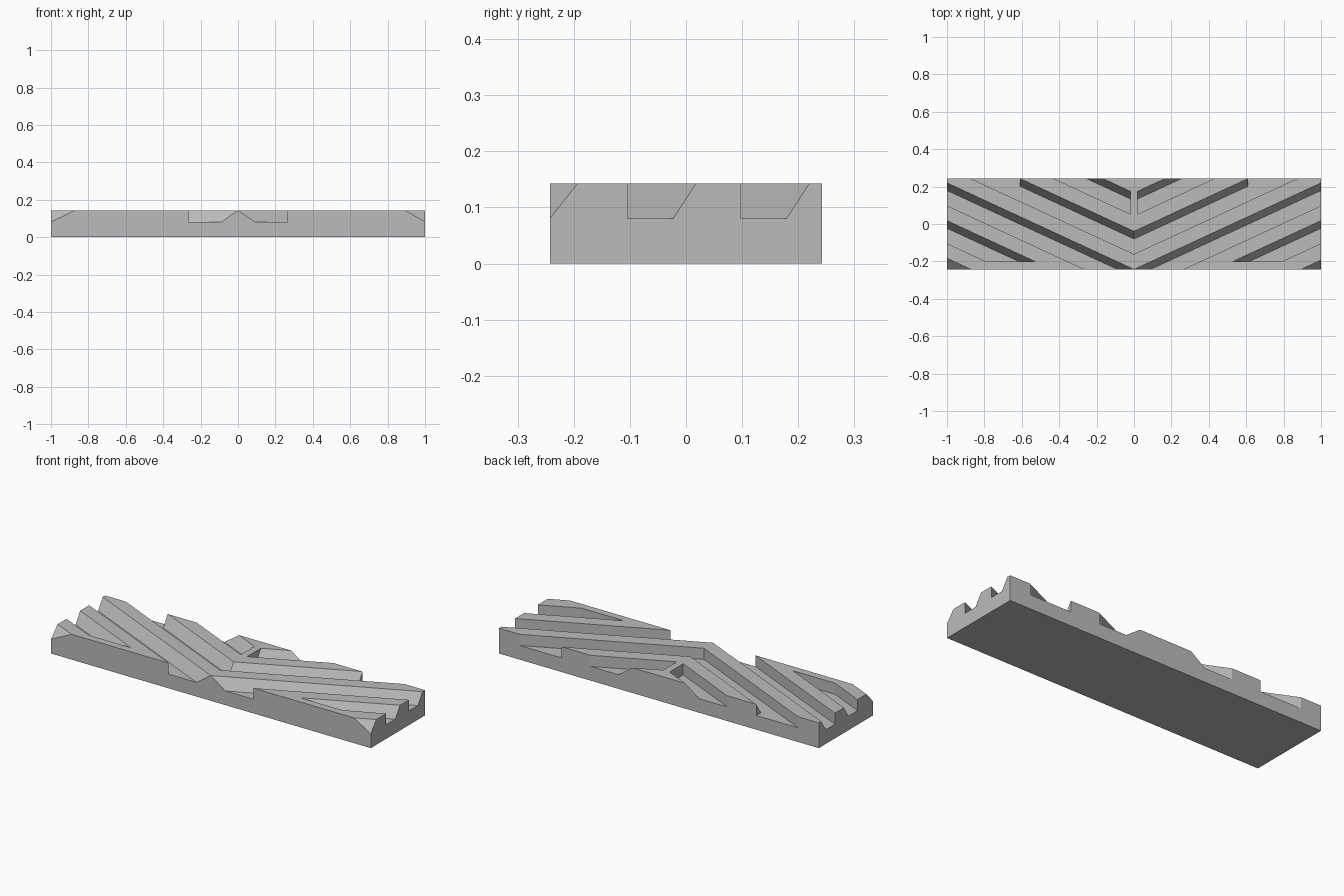
import bpy
import bmesh

cube = bpy.data.objects.get("Cube")
if cube:
    bpy.data.objects.remove(cube, do_unlink=True)

SLOPE = 0.4626                 # rise of the chevrons along the block
HALF_DEPTH, HEIGHT, FLOOR = 0.242, 0.143, 0.08
CUT_TOP, FAR = 0.17, 1.1

grey = bpy.data.materials.new("plain_grey")
grey.use_nodes = True
colour = (0.5, 0.5, 0.5, 1)
grey.diffuse_color = colour
grey.node_tree.nodes["Principled BSDF"].inputs["Base Color"].default_value = colour


def loft(name, bottom, top, z0, z1):
    """Closed solid between two plan outlines with equal point counts."""
    bm = bmesh.new()
    low = [bm.verts.new((x, y, z0)) for x, y in bottom]
    high = [bm.verts.new((x, y, z1)) for x, y in top]
    bm.faces.new(low)
    bm.faces.new(high)
    n = len(low)
    for i in range(n):
        j = (i + 1) % n
        bm.faces.new((low[i], low[j], high[j], high[i]))
    bmesh.ops.recalc_face_normals(bm, faces=bm.faces)
    mesh = bpy.data.meshes.new(name)
    bm.to_mesh(mesh)
    bm.free()
    mesh.materials.append(grey)
    obj = bpy.data.objects.new(name, mesh)
    bpy.context.collection.objects.link(obj)
    return obj


def outline(wall, bank, x0, y0, stop):
    """Plan of one groove arm: straight wall edge out, bank edge back."""
    def start(c):
        x = max(x0, (y0 - c) / SLOPE)
        return (x, c + SLOPE * x)
    pts = [start(wall), (FAR, wall + SLOPE * FAR)]
    if stop:
        pts += [(FAR, 0.7), (stop, 0.7), (stop, bank + SLOPE * stop)]
    else:
        pts.append((FAR, bank + SLOPE * FAR))
    return pts + [start(bank)]


def carve(bank, sides=(1, -1), run=0.041, x0=0.0, y0=-0.6, stop=None):
    """Cut a groove with one vertical wall and one sloping bank."""
    wall = bank - run - 0.081
    over = run * (CUT_TOP - HEIGHT) / (HEIGHT - FLOOR)
    plans = [outline(wall, b, x0, y0, stop) for b in (bank - run, bank + over)]
    if sides is None:          # both arms joined into one V
        plans = [p + [(-x, y) for x, y in reversed(p[1:-1])] for p in plans]
        # the arms share their two centre points
        plans = [p[:len(p)] for p in plans]
        sides = (1,)
    for s in sides:
        low, high = [[(s * x, y) for x, y in p] for p in plans]
        cutter = loft("groove_cutter", low, high, FLOOR, CUT_TOP)
        cutter.hide_render = True
        mod = block.modifiers.new("groove", 'BOOLEAN')
        mod.operation, mod.solver, mod.object = 'DIFFERENCE', 'EXACT', cutter
        bpy.context.view_layer.objects.active = block
        bpy.ops.object.modifier_apply(modifier=mod.name)
        bpy.data.objects.remove(cutter, do_unlink=True)


# Base block
rect = [(-1, -HALF_DEPTH), (1, -HALF_DEPTH), (1, HALF_DEPTH), (-1, HALF_DEPTH)]
block = loft("chevron_tread_block", rect, rect, 0, HEIGHT)

# Continuous V grooves, the second one open at the back
carve(-0.2426, sides=None)
carve(-0.039, sides=None, stop=0.61)
# Inner groove, split by a thin centre bar
carve(0.166, x0=0.02)
# Outer grooves that stop short of the front edge
carve(-0.4446, y0=-0.2)
# Bevelled front corners
carve(-0.193 - SLOPE, sides=(1,), run=0.05)
carve(-0.183 - SLOPE, sides=(-1,), run=0.06)
